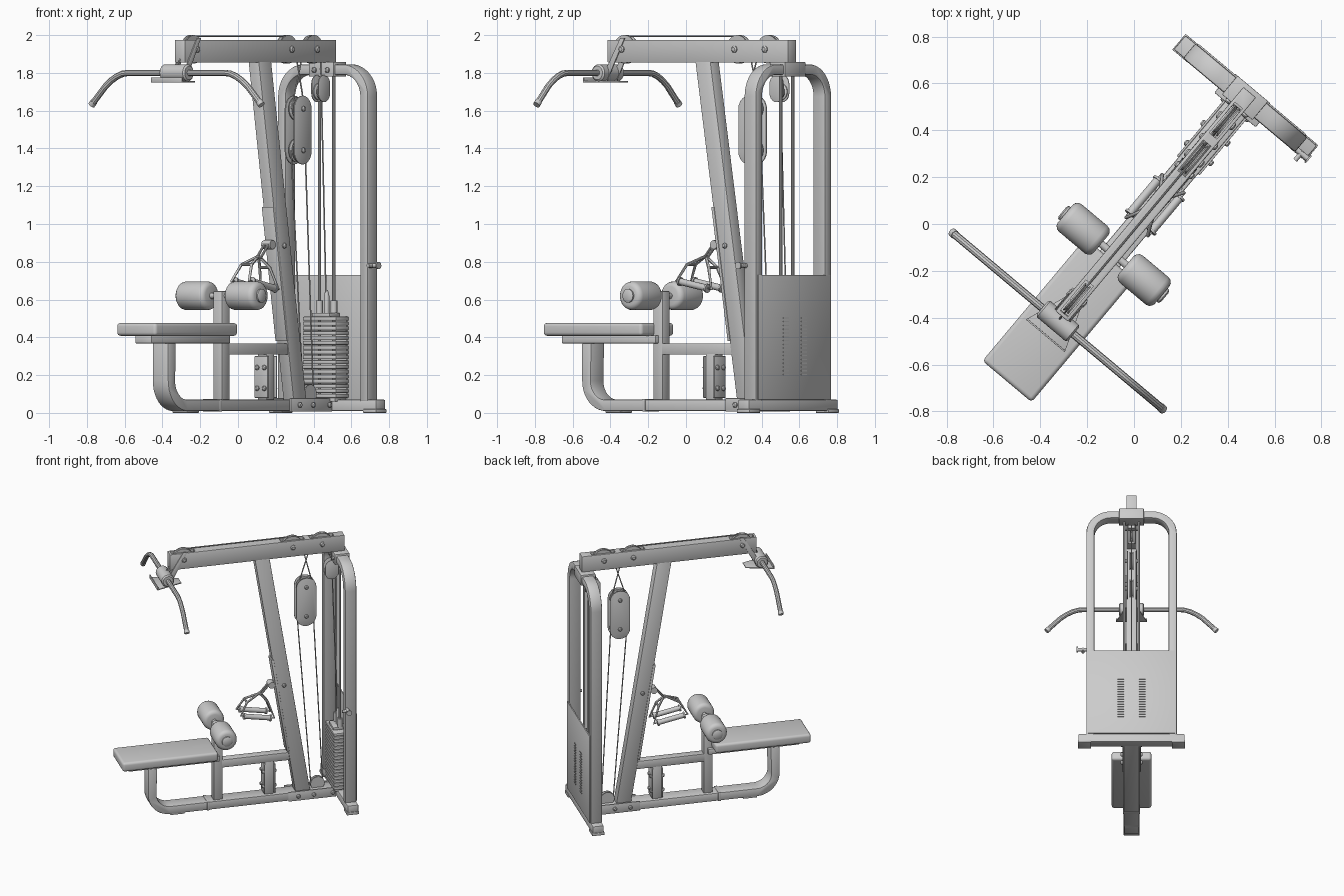
import bpy, bmesh
from math import sin, cos, pi, radians
from mathutils import Matrix, Vector

if "Cube" in bpy.data.objects:
    bpy.data.objects.remove(bpy.data.objects["Cube"])

# Machine frame: u runs seat -> weight stack, w sideways, z up; turned 50 degrees in the world
M = Matrix.Translation((0.013, -0.011, 0)) @ Matrix.Rotation(radians(50), 4, 'Z')


def finish(name, bm, bevel=0, seg=2):
    bmesh.ops.recalc_face_normals(bm, faces=bm.faces)
    bm.transform(M)
    me = bpy.data.meshes.new(name)
    bm.to_mesh(me)
    bm.free()
    ob = bpy.data.objects.new(name, me)
    bpy.context.collection.objects.link(ob)
    if bevel:
        m = ob.modifiers.new("bevel", 'BEVEL')
        m.width, m.segments, m.limit_method = bevel, seg, 'ANGLE'
    return ob


def add_box(bm, u0, u1, w0, w1, z0, z1):
    mat = Matrix.Translation(((u0+u1)/2, (w0+w1)/2, (z0+z1)/2)) @ Matrix.Diagonal((u1-u0, w1-w0, z1-z0, 1))
    bmesh.ops.create_cube(bm, size=1, matrix=mat)


def boxes(name, lst, bevel=0.004, seg=2):
    bm = bmesh.new()
    for b in lst:
        add_box(bm, *b)
    return finish(name, bm, bevel, seg)


def prism(name, pts, plane, d0, d1, bevel=0.004):
    put = {'uz': lambda a, b, d: (a, d, b), 'wz': lambda a, b, d: (d, a, b), 'uw': lambda a, b, d: (a, b, d)}[plane]
    bm = bmesh.new()
    lo = [bm.verts.new(put(a, b, d0)) for a, b in pts]
    hi = [bm.verts.new(put(a, b, d1)) for a, b in pts]
    bm.faces.new(lo)
    bm.faces.new(hi)
    for i in range(len(pts)):
        j = (i + 1) % len(pts)
        bm.faces.new((lo[i], lo[j], hi[j], hi[i]))
    return finish(name, bm, bevel)


def arc(ca, cb, r, a0, a1, n=10):
    return [(ca + r*cos(radians(a0 + (a1-a0)*i/n)), cb + r*sin(radians(a0 + (a1-a0)*i/n))) for i in range(n+1)]


def lathe(name, parts, n=28):
    """parts: (start, direction, [(distance, radius)...])"""
    bm = bmesh.new()
    for start, axis, prof in parts:
        q = Vector(axis).to_track_quat('Z', 'Y')
        rings = [[bm.verts.new(Vector(start) + q @ Vector((r*cos(2*pi*i/n), r*sin(2*pi*i/n), h)))
                  for i in range(n)] for h, r in prof]
        bm.faces.new(rings[0])
        bm.faces.new(rings[-1])
        for a, b in zip(rings, rings[1:]):
            for i in range(n):
                j = (i+1) % n
                bm.faces.new((a[i], a[j], b[j], b[i]))
    return finish(name, bm)


def rod(name, paths, r):
    cu = bpy.data.curves.new(name, 'CURVE')
    cu.dimensions, cu.bevel_depth, cu.bevel_resolution, cu.use_fill_caps = '3D', r, 3, True
    for p in paths:
        s = cu.splines.new('POLY')
        s.points.add(len(p) - 1)
        for q, c in zip(s.points, p):
            q.co = (*c, 1)
    ob = bpy.data.objects.new(name, cu)
    bpy.context.collection.objects.link(ob)
    ob.matrix_world = M
    return ob


def pulley(name, u, z, r):
    lathe(name, [((u, -0.015, z), (0, 1, 0), [(0, r), (.006, r), (.012, r-.014), (.018, r-.014), (.024, r), (.03, r)])], 36)


def bolts(name, spots, half, r=0.014):
    prof = [(0, r), (.007, r), (.013, r*.6)]
    lathe(name, [((u, s*half, z), (0, s, 0), prof) for u, z in spots for s in (-1, 1)], 12)


def stadium(u, z0, z1, r):
    return arc(u, z1-r, r, 0, 180) + arc(u, z0+r, r, 180, 360)


# Base: curved seat frame, rear junction, cross foot
outer = [(-.66, .37)] + arc(-.50, .17, .16, 180, 270) + [(.70, .01)]
inner = [(.70, .07)] + arc(-.50, .17, .10, 270, 180) + [(-.595, .37)]
prism("seat_frame_rail", outer + inner, 'uz', -.055, .055, .006)
boxes("cross_foot", [(.68, .758, -.366, .366, .01, .07)], .006)
boxes("foot_pads", [(.675, .763, s*.325-.045, s*.325+.045, 0, .02) for s in (-1, 1)]
      + [(-.5, -.40, -.05, .05, 0, .02)], .003)
boxes("base_junction_plates", [(.34, .68, s*.059-.005, s*.059+.005, .008, .078) for s in (-1, 1)]
      + [(-.24, -.22, -.058, .058, .008, .073)], .002)
bolts("base_bolts", [(.41, .042), (.52, .042), (.655, .042)], .064)

# Slanted main upright with front cover plate
prism("main_upright", [(.108, 1.86), (.212, 1.86), (.503, .06), (.397, .06)], 'uz', -.036, .036)
prism("upright_cover", [(.222, 1.09), (.24, 1.09), (.352, .38), (.335, .38)], 'uz', -.04, .04, .002)
bolts("upright_bolts", [(.315, .885)], .036)

# Top beam with slots where the pulleys sit
beam = boxes("top_beam", [(-.5, .748, -.035, .035, 1.855, 1.975)], .004)
top_u = (-.40, .38, .59)
cut = boxes("slot_cutter", [(u-.085, u+.085, -.021, .021, 1.8, 2.05) for u in top_u], 0)
cut.hide_render = True
mod = beam.modifiers.new("slots", 'BOOLEAN')
mod.object, mod.operation, mod.solver = cut, 'DIFFERENCE', 'EXACT'
for i, u in enumerate(top_u):
    pulley(f"top_pulley_{i+1}", u, 1.925, .075)
bolts("beam_bolts", [(u, 1.925) for u in top_u], .034, .018)

# Rear arch, joint to the beam, back panel with vents
W, T, R = .312, .056, .17
out = [(W, .06)] + arc(W-R, 1.845-R, R, 0, 90) + arc(R-W, 1.845-R, R, 90, 180) + [(-W, .06)]
inn = [(T-W, .06)] + arc(R-W, 1.845-R, R-T, 180, 90) + arc(W-R, 1.845-R, R-T, 90, 0) + [(W-T, .06)]
prism("rear_arch", out + inn, 'wz', .676, .76, .01)
boxes("arch_bracket", [(.665, .769, -.085, .085, 1.78, 1.858)], .003)
lathe("arch_bracket_bolts", [((.665, s*.045, 1.815), (-1, 0, 0), [(0, .014), (.008, .014), (.014, .008)])
                             for s in (-1, 1)], 12)
boxes("back_panel", [(.757, .766, -.30, .30, .07, .73)], .002)
boxes("panel_vents", [(.764, .769, s*.075-.022, s*.075+.022, .2+.02*i, .206+.02*i)
                      for s in (-1, 1) for i in range(16)], 0)
lathe("pin_holder", [((.69, -.31, .78), (0, -1, 0), [(0, .012), (.06, .012), (.06, .02), (.068, .02)]),
                     ((.70, -.335, .78), (-1, 0, 0), [(0, .01), (.05, .01)])], 14)

# Weight stack with guide rods
N, pitch = 17, .0255
boxes("weight_plates", [(.65, .755, -.115, .115, .08+i*pitch, .08+i*pitch+.021) for i in range(N)], .004)
boxes("stack_cap", [(.66, .745, -.06, .06, .51, .53)], .003)
boxes("stack_buffer", [(.66, .75, -.1, .1, .06, .082)], .002)
rod("guide_rods", [[(.71, s*.05, .06), (.71, s*.05, 1.80)] for s in (-1, 1)], .009)
lathe("guide_bushings", [((.71, s*.05, .53), (0, 0, 1), [(0, .018), (.065, .018)]) for s in (-1, 1)]
      + [((.71, 0, .53), (0, 0, 1), [(0, .014), (.09, .014), (.12, .007)])], 16)

# Floating pulley block and stack pulley housing
for s in (-1, 1):
    prism("floating_block_plate", stadium(.475, 1.315, 1.68, .072), 'uz', s*.026, s*.034, .002)
    prism("stack_pulley_plate", stadium(.66, 1.645, 1.79, .048), 'uz', s*.02, s*.026, .002)
pulley("floating_pulley_upper", .475, 1.61, .062)
pulley("floating_pulley_lower", .475, 1.39, .062)
pulley("stack_pulley", .66, 1.70, .044)
pulley("base_pulley", .56, .10, .05)
bolts("block_bolts", [(.475, 1.61), (.475, 1.39)], .033)

# Cables
rod("cables", [
    [(-.52, 0, 1.83), (-.475, 0, 1.92)] + [(a, 0, b) for a, b in arc(-.40, 1.925, .069, 150, 90, 6)]
    + [(a, 0, b) for a, b in arc(.38, 1.925, .069, 90, 0, 6)] + [(.53, 0, 1.61)],
    [(.42, 0, 1.61), (.521, 0, 1.925)] + [(a, 0, b) for a, b in arc(.59, 1.925, .069, 180, 0, 8)] + [(.705, 0, .6)],
    [(.417, 0, 1.39), (.515, 0, .10)], [(.533, 0, 1.39), (.60, 0, .10)]], .004)

# Seat, its support and lower bracing
boxes("seat_cushion", [(-.863, -.18, -.137, .137, .408, .476)], .018, 4)
boxes("seat_support", [(-.80, -.15, -.055, .055, .368, .41)])
boxes("knee_post", [(-.187, -.123, -.031, .031, .065, .645)], .005)
boxes("brace_rail", [(-.13, .42, -.031, .031, .308, .368)])
boxes("brace_post", [(.178, .242, -.031, .031, .065, .315)])
boxes("foot_plate_brackets", [(.17, .178, -.045, .045, .08, .30), (.242, .25, -.045, .045, .08, .30)], .001)
lathe("brace_bolts", [((.21+s*.04, w, z), (s, 0, 0), [(0, .013), (.008, .013), (.013, .008)])
                      for s in (-1, 1) for w in (-.025, .025) for z in (.13, .24)], 12)

# Knee roller pads
rounded = [(0, .05), (.004, .062), (.014, .072), (.028, .076), (.172, .076), (.186, .072), (.196, .062), (.20, .05)]
for s, side in ((-1, "right"), (1, "left")):
    lathe(f"knee_pad_{side}", [((-.155, s*.07, .62), (0, s, 0), rounded)], 40)
lathe("knee_pad_axle", [((-.155, -.285, .62), (0, 1, 0),
      [(0, .025), (.006, .036), (.02, .036), (.02, .016), (.55, .016), (.55, .036), (.564, .036), (.57, .025)])])

# Lat bar with centre hub and drooping ends
half = [(.33, 1.80), (.37, 1.796), (.41, 1.782), (.45, 1.76), (.49, 1.73), (.583, 1.635)]
rod("lat_bar", [[(-.526, -w, z) for w, z in reversed(half)] + [(-.526, w, z) for w, z in half]], .017)
lathe("lat_bar_hub", [((-.526, -.087, 1.80), (0, 1, 0),
      [(0, .036), (.008, .045), (.166, .045), (.174, .036)])])
lathe("lat_bar_grip_ends", [((-.526, s*.572, 1.646), (0, s*.70, -.72), [(0, .019), (.022, .019)]) for s in (-1, 1)], 16)

# Bar rest under the front of the beam
prism("bar_rest_tray", [(-.42, -.04), (-.605, -.107), (-.605, .107), (-.42, .04)], 'uw', 1.75, 1.757, .001)
boxes("bar_rest_lip", [(-.609, -.602, -.107, .107, 1.75, 1.775)], .001)
for s in (-1, 1):
    prism("bar_rest_arm", [(-.405, 1.985), (-.375, 1.985), (-.50, 1.75), (-.545, 1.75)], 'uz', s*.036, s*.043, .001)

# Row handle hanging on the upright
apex = (.15, 0, .83)
rod("row_handle_frame", [[apex, (.05, s*.035, .785), (.0, s*.06, .70), (.24, s*.06, .655), (.2, s*.035, .77), apex]
                         for s in (-1, 1)] + [[(.05, -.035, .785), (.05, .035, .785)], [(.2, -.035, .77), (.2, .035, .77)]], .008)
lathe("row_handle_grips", [((.02, s*.06, .696), (.24, 0, -.045),
      [(0, .024), (.01, .024), (.01, .018), (.19, .018), (.19, .024), (.20, .024)]) for s in (-1, 1)], 18)
rod("row_handle_link", [[(.15, s*.014, .82), (.225, s*.014, .905)] for s in (-1, 1)]
    + [[(.21, -.02, .89), (.21, .02, .89)], [(.15, -.02, .825), (.15, .02, .825)]], .007)
lathe("row_pivot", [((.23, -.03, .89), (0, 1, 0), [(0, .024), (.06, .024)])], 20)
boxes("row_pivot_bracket", [(.23, .30, -.025, .025, .875, .905)], .003)

# Apply modifiers, drop the cutter, smooth shading
bpy.ops.object.select_all(action='SELECT')
bpy.context.view_layer.objects.active = beam
bpy.ops.object.convert(target='MESH')
bpy.data.objects.remove(cut)
bpy.ops.object.shade_smooth_by_angle(angle=radians(35))
